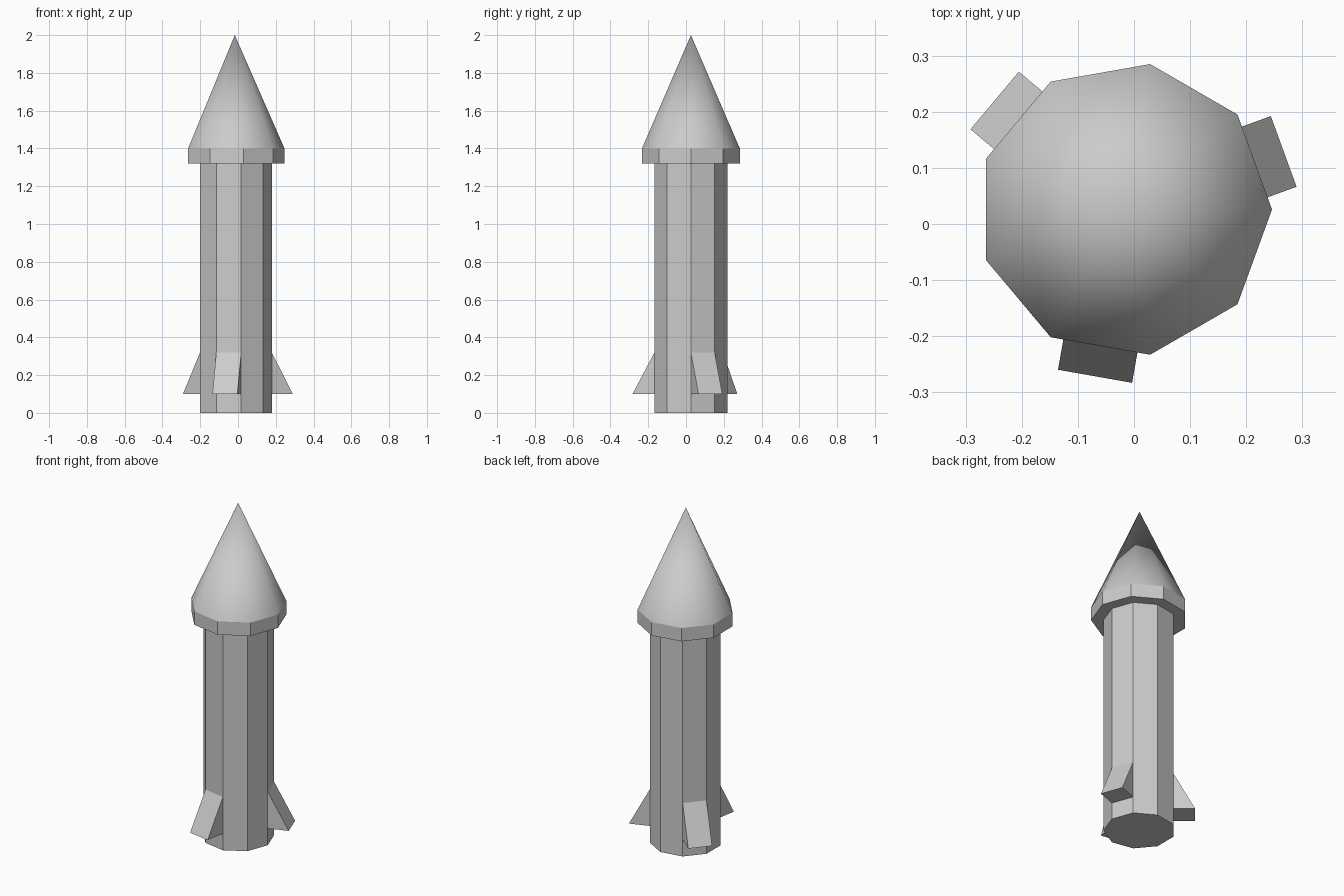
import bpy, bmesh
from math import cos, sin, radians
from mathutils import Matrix, Vector

if "Cube" in bpy.data.objects:
    bpy.data.objects.remove(bpy.data.objects["Cube"])

SIDES = 9
AXIS = Vector((-0.017, 0.026, 0))
BODY_R, CAP_R = 0.196, 0.263
FACE_R = BODY_R * cos(radians(180 / SIDES))       # distance to a flat side
FACE_W = 2 * BODY_R * sin(radians(180 / SIDES))   # width of a flat side


def finish(name, bm):
    bmesh.ops.recalc_face_normals(bm, faces=bm.faces[:])
    mesh = bpy.data.meshes.new(name)
    bm.to_mesh(mesh)
    bm.free()
    obj = bpy.data.objects.new(name, mesh)
    obj.location = AXIS
    bpy.context.collection.objects.link(obj)
    return obj


def ring(bm, r, z):
    step = radians(360 / SIDES)
    return [bm.verts.new((r * cos(i * step), r * sin(i * step), z)) for i in range(SIDES)]


def prism(bm, r, z0, z1, top=True):
    low, high = ring(bm, r, z0), ring(bm, r, z1)
    for i in range(SIDES):
        j = (i + 1) % SIDES
        bm.faces.new((low[i], low[j], high[j], high[i]))
    bm.faces.new(low[::-1])
    if top:
        bm.faces.new(high)
    return high


# Nine-sided body
bm = bmesh.new()
prism(bm, BODY_R, 0, 1.32)
finish("body", bm)

# Nose: flat-sided collar with a smooth cone on top
bm = bmesh.new()
rim = prism(bm, CAP_R, 1.32, 1.40, top=False)
tip = bm.verts.new((0, 0, 2))
for i in range(SIDES):
    bm.faces.new((rim[i], rim[(i + 1) % SIDES], tip)).smooth = True
finish("nose_cone", bm)

# Three wedge fins, each as wide as a side of the body
for n, angle in enumerate((20, 140, 260)):
    bm = bmesh.new()
    a, b = [[bm.verts.new((r, y, z)) for r, z in ((FACE_R, 0.10), (0.302, 0.10), (FACE_R, 0.32))]
            for y in (-FACE_W / 2, FACE_W / 2)]
    bm.faces.new(a)
    bm.faces.new(b[::-1])
    for i in range(3):
        j = (i + 1) % 3
        bm.faces.new((a[i], b[i], b[j], a[j]))
    bm.transform(Matrix.Rotation(radians(angle), 4, 'Z'))
    finish(f"fin_{n + 1}", bm)
